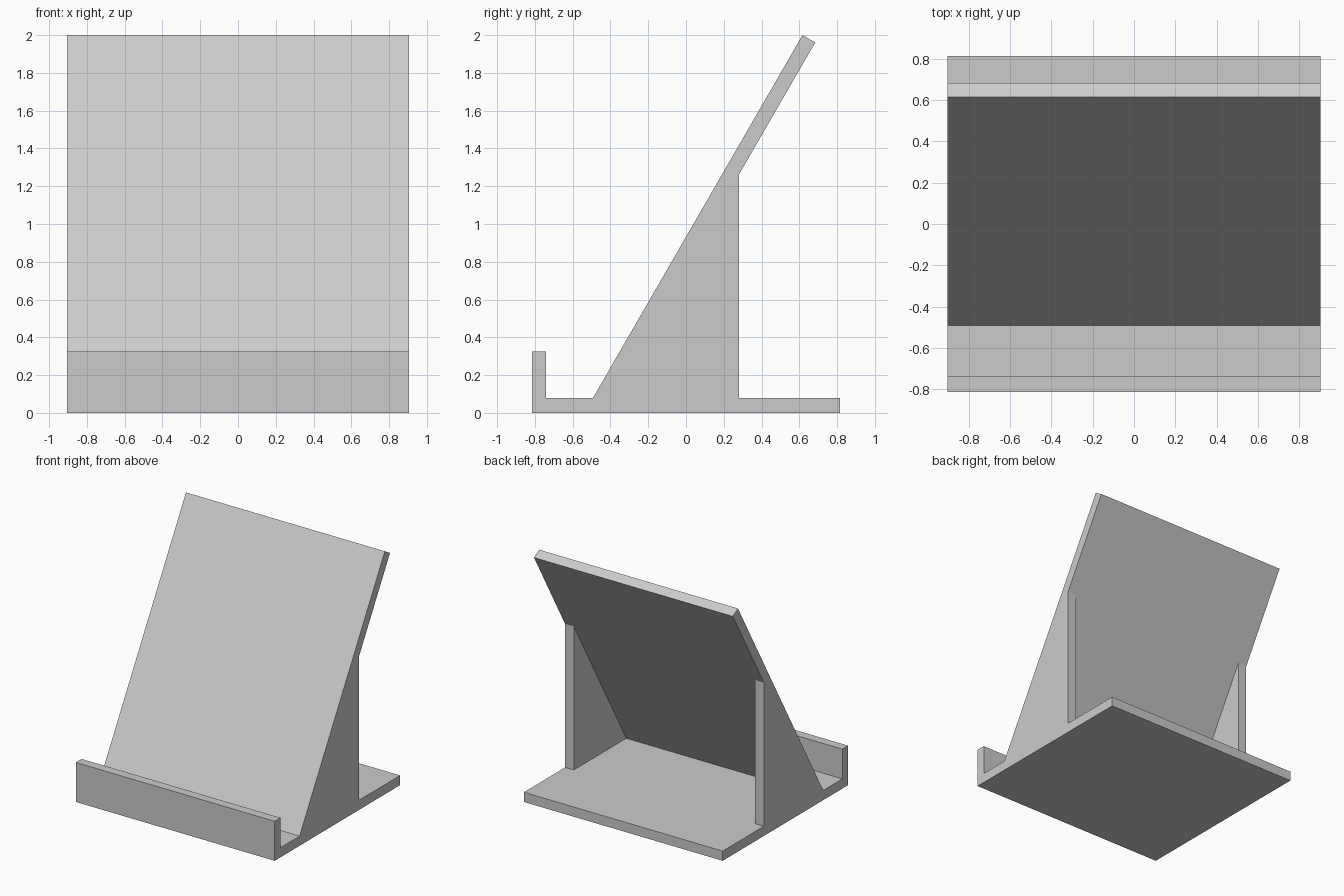
import bpy
import bmesh
import math

cube = bpy.data.objects.get("Cube")
if cube:
    bpy.data.objects.remove(cube, do_unlink=True)

# Single grey finish
grey = bpy.data.materials.new("light grey")
grey.use_nodes = True
colour = (0.6, 0.6, 0.6, 1.0)
grey.diffuse_color = colour
grey.node_tree.nodes["Principled BSDF"].inputs["Base Color"].default_value = colour

# Main dimensions
HALF_W = 0.905
FRONT, BACK = -0.815, 0.815
BASE_H = 0.08
LIP_H, LIP_BACK = 0.325, -0.74
WALL = 0.08
PANEL_T = 0.078
PANEL_Y = -0.492
BRACE_BACK = 0.28
TOP = 2.0
LEAN = math.radians(30)


def extrude_profile(name, profile, x0, x1):
    """Extrude a (y, z) outline along x into a flat-faced solid."""
    bm = bmesh.new()
    face = bm.faces.new([bm.verts.new((x0, y, z)) for y, z in profile])
    grown = bmesh.ops.extrude_face_region(bm, geom=[face])
    verts = [v for v in grown["geom"] if isinstance(v, bmesh.types.BMVert)]
    bmesh.ops.translate(bm, verts=verts, vec=(x1 - x0, 0, 0))
    bmesh.ops.recalc_face_normals(bm, faces=bm.faces[:])
    mesh = bpy.data.meshes.new(name)
    bm.to_mesh(mesh)
    bm.free()
    mesh.materials.append(grey)
    obj = bpy.data.objects.new(name, mesh)
    bpy.context.collection.objects.link(obj)
    return obj


# Base plate with upright front lip
extrude_profile("base_and_lip", [
    (FRONT, 0), (BACK, 0), (BACK, BASE_H), (LIP_BACK, BASE_H),
    (LIP_BACK, LIP_H), (FRONT, LIP_H)], -HALF_W, HALF_W)

# Leaning back panel, squared off at its top end
slope = math.tan(LEAN)
top_y = PANEL_Y + (TOP - BASE_H) * slope
back_foot = PANEL_Y + PANEL_T / math.cos(LEAN)
extrude_profile("back_panel", [
    (PANEL_Y, BASE_H), (back_foot, BASE_H),
    (top_y + PANEL_T * math.cos(LEAN), TOP - PANEL_T * math.sin(LEAN)),
    (top_y, TOP)], -HALF_W, HALF_W)

# Triangular side braces behind the panel
brace_top = BASE_H + (BRACE_BACK - back_foot) / slope
brace = [(back_foot, BASE_H), (BRACE_BACK, BASE_H), (BRACE_BACK, brace_top)]
for side, x in (("left", HALF_W - WALL), ("right", -HALF_W)):
    extrude_profile(side + "_brace", brace, x, x + WALL)
